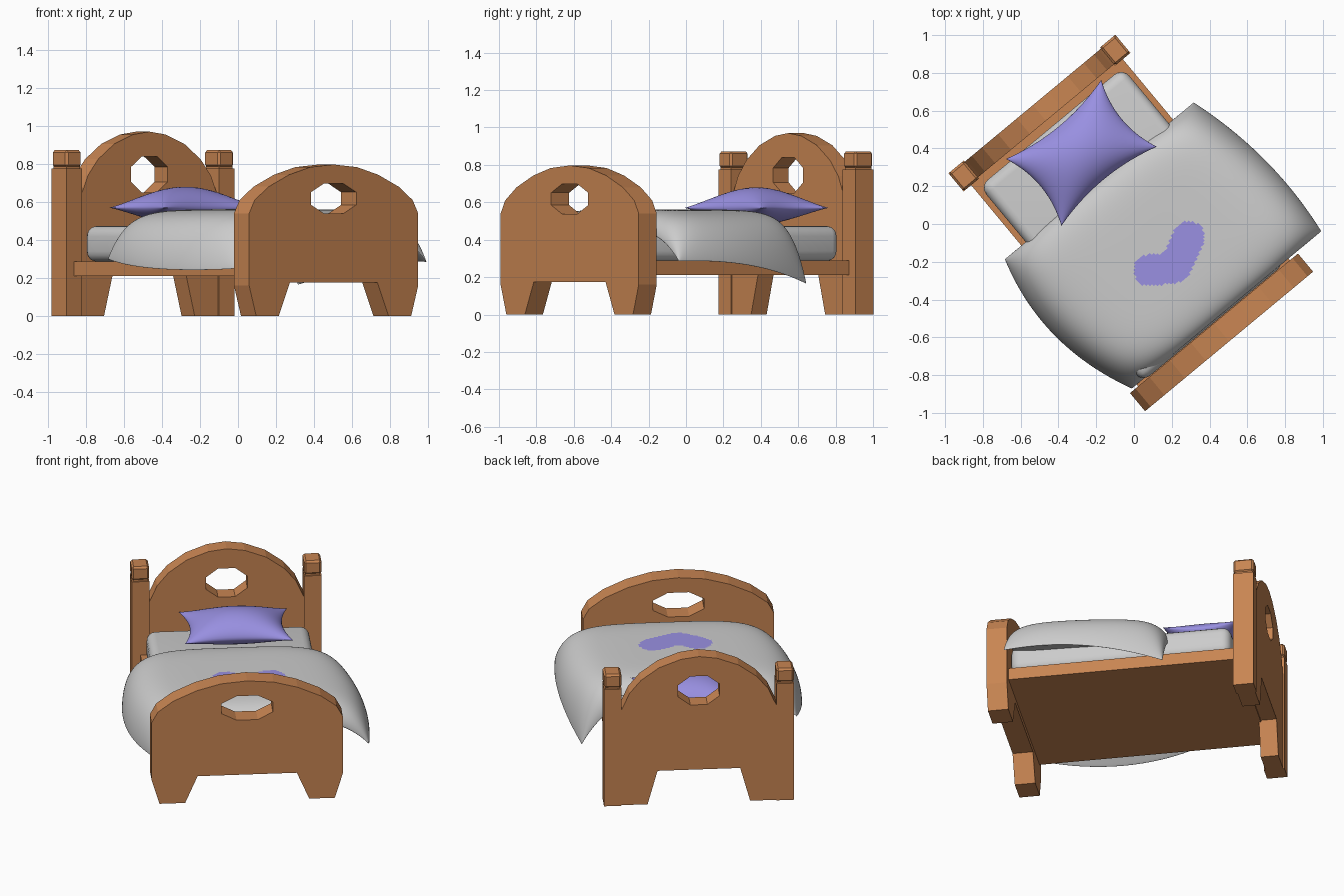
import bpy, bmesh, math
from mathutils import Matrix, Vector

if "Cube" in bpy.data.objects:
    bpy.data.objects.remove(bpy.data.objects["Cube"])

# The bed is modelled along its own axes (head at +y), then turned as a whole
TURN = Matrix.Rotation(math.radians(39.7), 4, 'Z')
CX = -0.01  # bed centre line


def material(name, rgb):
    m = bpy.data.materials.new(name)
    m.diffuse_color = (*rgb, 1)
    m.use_nodes = True
    m.node_tree.nodes["Principled BSDF"].inputs["Base Color"].default_value = m.diffuse_color
    return m


WOOD = material("warm wood", (0.58, 0.235, 0.085))
LINEN = material("pale grey linen", (0.60, 0.60, 0.60))
PURPLE = material("soft purple", (0.32, 0.28, 0.76))


def finish(name, bm, mats, smooth=False):
    bmesh.ops.recalc_face_normals(bm, faces=bm.faces[:])
    for f in bm.faces:
        f.smooth = smooth
    me = bpy.data.meshes.new(name)
    bm.to_mesh(me)
    bm.free()
    for m in mats:
        me.materials.append(m)
    ob = bpy.data.objects.new(name, me)
    bpy.context.collection.objects.link(ob)
    ob.matrix_world = TURN
    return ob


def box(name, lo, hi, mat, bevel=0, segs=1, smooth=False):
    bm = bmesh.new()
    bmesh.ops.create_cube(bm, size=1)
    for v in bm.verts:
        v.co = Vector([(a + b) / 2 + c * (b - a) for a, b, c in zip(lo, hi, v.co)])
    if bevel:
        bmesh.ops.bevel(bm, geom=bm.edges[:], offset=bevel, segments=segs,
                        profile=0.5, affect='EDGES')
    return finish(name, bm, [mat], smooth)


def board(name, half, hole, y0, y1):
    """Upright board: mirrored half outline (x, z) with an octagonal hole."""
    outline = half + [(-x, z) for x, z in reversed(half) if x > 0]
    cz, rx, rz = hole
    k = 1 / math.cos(math.pi / 8)
    octagon = [(rx * k * math.cos(math.pi * (i + .5) / 4),
                cz + rz * k * math.sin(math.pi * (i + .5) / 4)) for i in range(8)]
    cu = bpy.data.curves.new(name, 'CURVE')
    cu.dimensions = '2D'
    cu.fill_mode = 'BOTH'
    cu.extrude = (y1 - y0) / 2
    for pts in (outline, octagon):
        sp = cu.splines.new('POLY')
        sp.points.add(len(pts) - 1)
        for p, (x, z) in zip(sp.points, pts):
            p.co = (x, z, 0, 1)
        sp.use_cyclic_u = True
    cu.materials.append(WOOD)
    ob = bpy.data.objects.new(name, cu)
    bpy.context.collection.objects.link(ob)
    ob.matrix_world = (TURN @ Matrix.Translation((CX, (y0 + y1) / 2, 0))
                       @ Matrix.Rotation(math.pi / 2, 4, 'X'))
    bpy.ops.object.select_all(action='DESELECT')
    ob.select_set(True)
    bpy.context.view_layer.objects.active = ob
    bpy.ops.object.convert(target='MESH')
    for p in bpy.context.object.data.polygons:
        p.use_smooth = False


def cushion(name, shape, nx, ny, mats, rule=None):
    """Closed padded sheet: shape(s, t) gives x, y, top z, bottom z."""
    bm = bmesh.new()
    for side in (2, 3):
        rows = []
        for j in range(ny + 1):
            t = math.sin(math.pi / 2 * (2 * j / ny - 1))
            row = []
            for i in range(nx + 1):
                s = math.sin(math.pi / 2 * (2 * i / nx - 1))
                r = shape(s, t)
                row.append(bm.verts.new((r[0], r[1], r[side])))
            rows.append(row)
        for a, b in zip(rows, rows[1:]):
            for i in range(nx):
                f = bm.faces.new((a[i], a[i + 1], b[i + 1], b[i]))
                if rule and side == 2 and rule(f.calc_center_median()):
                    f.material_index = 1
    bmesh.ops.remove_doubles(bm, verts=bm.verts[:], dist=1e-5)
    return finish(name, bm, mats, True)


def quad(t, foot, mid, head):
    """Parabola through values at t = -1, 0, 1."""
    return mid + (head - foot) / 2 * t + ((head + foot) / 2 - mid) * t * t


# Headboard, its posts and caps
board("headboard", [(0.25, 0.22), (0.31, 0), (0.49, 0), (0.475, 0.62), (0.455, 0.66),
                    (0.42, 0.74), (0.35, 0.825), (0.24, 0.905), (0.11, 0.955), (0, 0.97)],
      (0.745, 0.125, 0.095), 0.718, 0.826)
for side, label in ((-1, "left"), (1, "right")):
    a, b = sorted((CX + side * 0.468, CX + side * 0.574))
    box(label + "_head_post", (a, 0.709, 0), (b, 0.834, 0.775), WOOD)
    box(label + "_post_neck", (a + .008, 0.717, 0.77), (b - .008, 0.826, 0.795), WOOD)
    box(label + "_post_cap", (a, 0.709, 0.783), (b, 0.834, 0.872), WOOD, 0.012)

# Footboard with splayed feet
board("footboard", [(0.30, 0.175), (0.375, 0), (0.53, 0), (0.578, 0.16), (0.578, 0.54),
                    (0.54, 0.61), (0.445, 0.68), (0.305, 0.743), (0.16, 0.783), (0, 0.797)],
      (0.618, 0.155, 0.08), -0.80, -0.675)

# Bed base and mattress
box("bed_base", (CX - 0.522, -0.69, 0.21), (CX + 0.522, 0.73, 0.288), WOOD)
box("mattress", (CX - 0.492, -0.672, 0.285), (CX + 0.492, 0.675, 0.474), LINEN, 0.055, 4, True)


# Pillow with pinched corners
def pillow_shape(s, t):
    x = 0.026 + 0.328 * s * (1 - 0.15 * (1 - t * t))
    y = 0.468 + 0.230 * t * (1 - 0.2 * (1 - s * s))
    w = max(0, (1 - s * s) * (1 - t * t)) ** 0.6
    return x, y, 0.57 + 0.11 * w, 0.57 - 0.09 * w


cushion("pillow", pillow_shape, 28, 20, [PURPLE])


# Padded blanket draped over both sides
def blanket_shape(s, t):
    left, right = quad(t, -0.565, -0.70, -0.645), quad(t, 0.738, 0.75, 0.654)
    x = left + (right - left) * (s + 1) / 2
    y = -0.185 + 0.478 * t
    low = quad(t, 0.25, 0.25, 0.30) if s < 0 else quad(t, 0.285, 0.265, 0.165)
    edge = 0.47 + (low - 0.47) * s ** 4
    w = math.sqrt(max(0, (1 - s ** 4) * (1 - t ** 6)))
    return x, y, edge + (0.562 - edge) * w, edge - 0.035 * w


PATH = [Vector(p) for p in ((-0.095, -0.24), (0.023, -0.315), (0.179, -0.239))]


# Purple patch: everything near a short bent path
def in_patch(c):
    p = Vector((c.x, c.y))
    for a, b in zip(PATH, PATH[1:]):
        d = b - a
        k = min(1, max(0, (p - a).dot(d) / d.length_squared))
        if (p - a - d * k).length < 0.083:
            return True
    return False


cushion("blanket", blanket_shape, 160, 110, [LINEN, PURPLE], in_patch)
